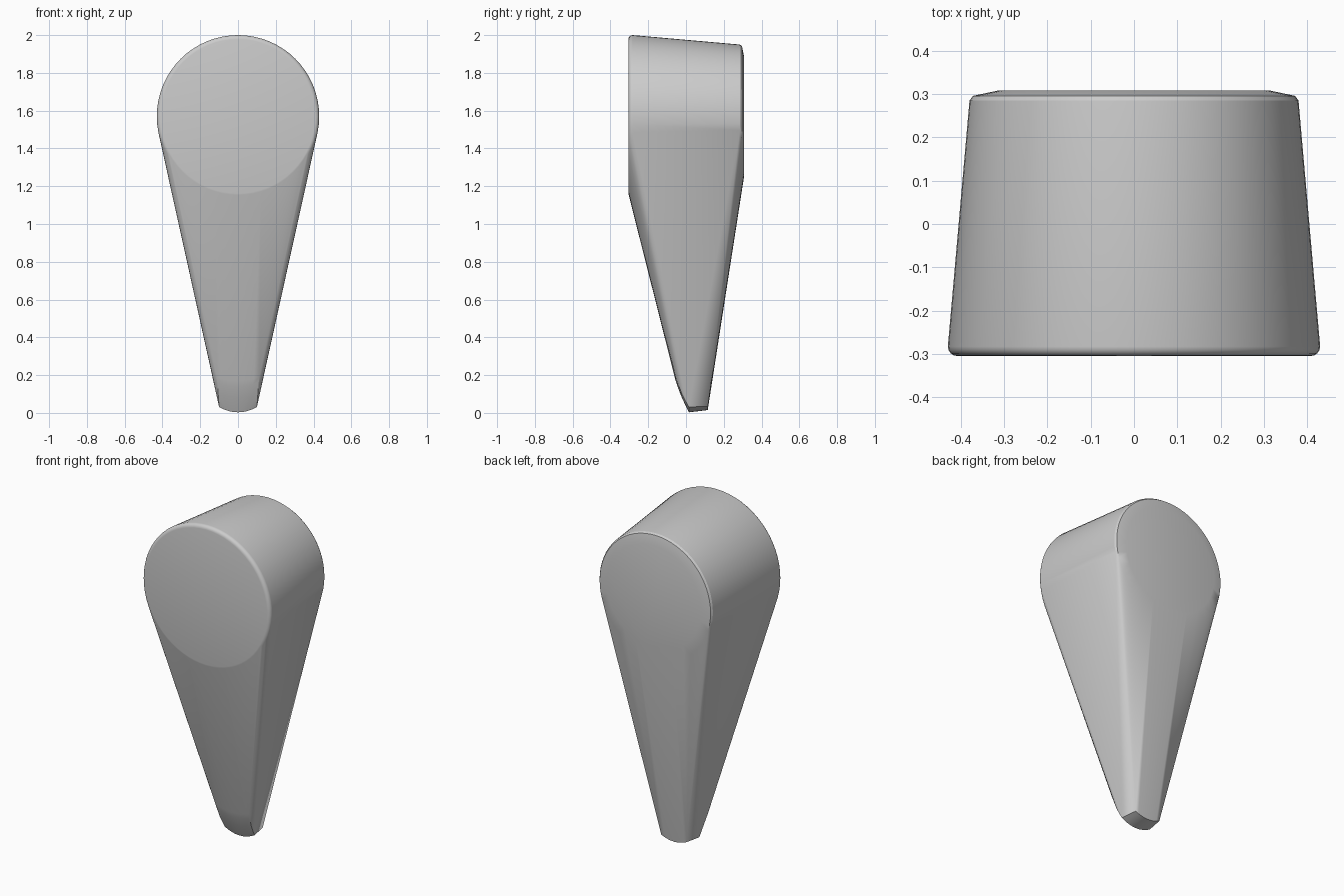
import bpy, bmesh, math

if "Cube" in bpy.data.objects:
    bpy.data.objects.remove(bpy.data.objects["Cube"])

CZ = 1.57  # height of the round head's centre
bm = bmesh.new()


def ring(r, y, cz=CZ, n=64):
    for i in range(n):
        a = 2 * math.pi * i / n
        bm.verts.new((r * math.cos(a), y, cz + r * math.sin(a)))


def arc(w, y, z, rise, n=8):
    for i in range(n + 1):
        t = 2 * i / n - 1
        bm.verts.new((w * t, y, z + rise * t * t))


# round head: front disc, rounded rim, tapering drum, chamfered back disc
ring(0.408, -0.305)
for k in range(1, 5):
    a = math.pi / 2 * k / 4
    ring(0.408 + 0.022 * math.sin(a), -0.283 - 0.022 * math.cos(a))
ring(0.38, 0.285)
ring(0.372, 0.296)
ring(0.315, 0.308)

# narrow tip: curved front, flat underside, flat back
arc(0.112, -0.055, 0.17, 0.02)
arc(0.128, -0.03, 0.17, 0.0)
arc(0.105, -0.045, 0.14, 0.02)
arc(0.105, -0.022, 0.08, 0.02)
arc(0.1, 0.015, 0.003, 0.028)
arc(0.085, 0.115, 0.015, 0.02)

# skin the sections into one convex body
res = bmesh.ops.convex_hull(bm, input=bm.verts[:])
bmesh.ops.delete(bm, geom=[v for v in bm.verts if not v.link_faces], context='VERTS')
bmesh.ops.dissolve_limit(bm, angle_limit=0.005, verts=bm.verts[:], edges=bm.edges[:])
bmesh.ops.recalc_face_normals(bm, faces=bm.faces[:])
me = bpy.data.meshes.new("tapered_peg")
bm.to_mesh(me)
bm.free()
peg = bpy.data.objects.new("tapered_peg", me)
bpy.context.collection.objects.link(peg)

mat = bpy.data.materials.new("plain grey")
mat.diffuse_color = (0.6, 0.6, 0.6, 1)
mat.use_nodes = True
mat.node_tree.nodes["Principled BSDF"].inputs["Base Color"].default_value = mat.diffuse_color
me.materials.append(mat)

bpy.context.view_layer.objects.active = peg
peg.select_set(True)
bpy.ops.object.shade_smooth_by_angle(angle=math.radians(30))
